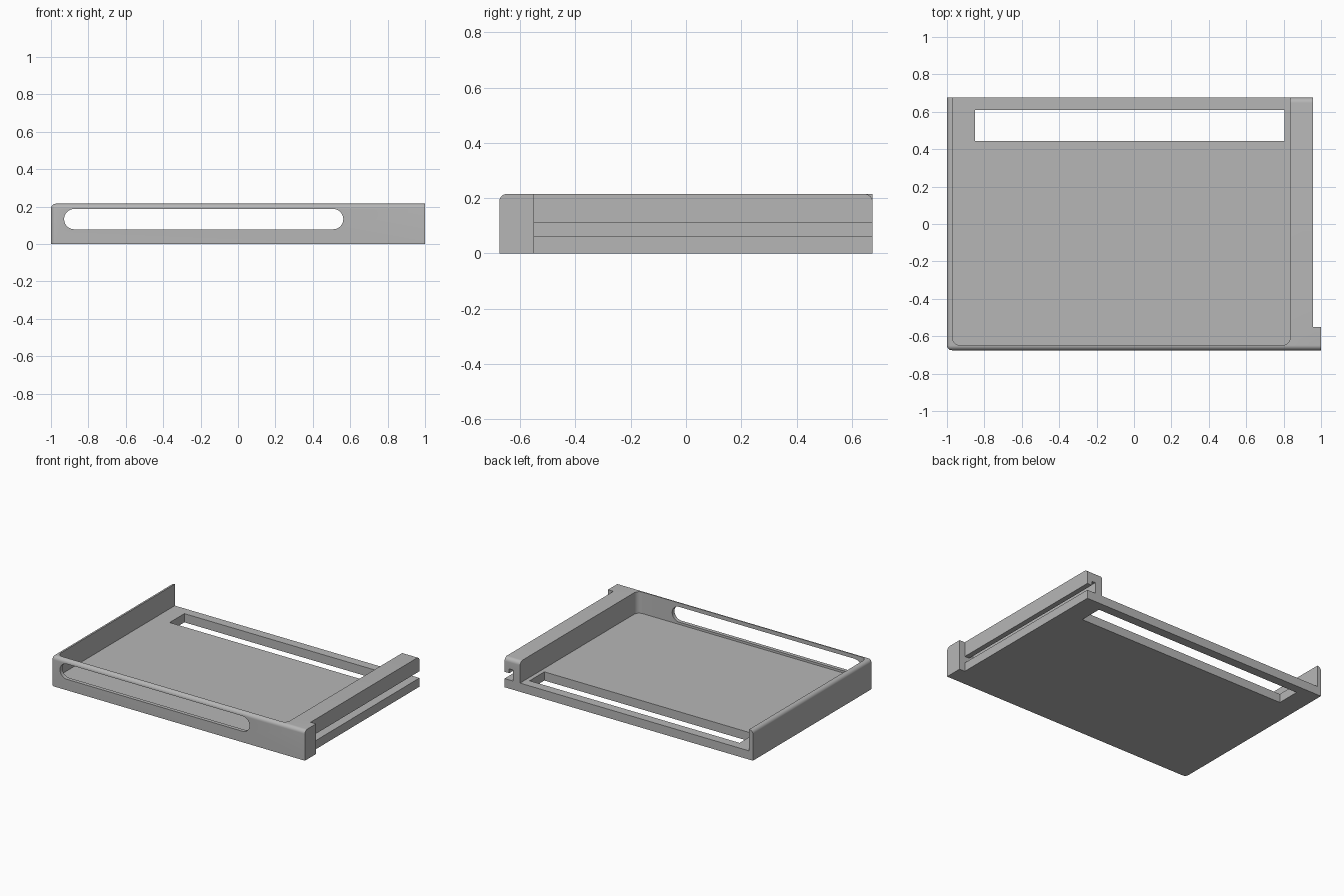
import bpy, bmesh, math
from mathutils import Vector

if "Cube" in bpy.data.objects:
    bpy.data.objects.remove(bpy.data.objects["Cube"], do_unlink=True)

HEIGHT, FLOOR, BACK = 0.215, 0.062, 0.675
FRONT, LEFT_IN, RAIL_IN, RAIL_OUT = -BACK, -0.97, 0.835, 0.957
FLANGE_BACK = -0.55

grey = bpy.data.materials.new("plain grey")
grey.use_nodes = True
colour = (0.47, 0.47, 0.47, 1)
grey.diffuse_color = colour
grey.node_tree.nodes["Principled BSDF"].inputs["Base Color"].default_value = colour


def prism(name, points, direction, round_edge=None, radius=0.0):
    """Extrude a closed 3D outline; round the edges picked by a rule on their end points."""
    bm = bmesh.new()
    face = bm.faces.new([bm.verts.new(p) for p in points])
    ext = bmesh.ops.extrude_face_region(bm, geom=[face])
    bmesh.ops.translate(bm, vec=Vector(direction),
                        verts=[v for v in ext["geom"] if isinstance(v, bmesh.types.BMVert)])
    bmesh.ops.recalc_face_normals(bm, faces=bm.faces)
    if round_edge:
        edges = [e for e in bm.edges if round_edge(e.verts[0].co, e.verts[1].co)]
        bmesh.ops.bevel(bm, geom=edges, offset=radius, segments=8, profile=0.5, affect='EDGES')
    mesh = bpy.data.meshes.new(name)
    bm.to_mesh(mesh)
    bm.free()
    mesh.materials.append(grey)
    obj = bpy.data.objects.new(name, mesh)
    bpy.context.collection.objects.link(obj)
    return obj


def box(name, x0, x1, y0, y1, z0, z1, **rounding):
    outline = [(x0, y0, z0), (x1, y0, z0), (x1, y1, z0), (x0, y1, z0)]
    return prism(name, outline, (0, 0, z1 - z0), **rounding)


def cut(target, cutter):
    cutter.hide_render = True
    mod = target.modifiers.new("cut", 'BOOLEAN')
    mod.operation, mod.solver, mod.object = 'DIFFERENCE', 'EXACT', cutter
    bpy.context.view_layer.objects.active = target
    bpy.ops.object.modifier_apply(modifier=mod.name)
    bpy.data.objects.remove(cutter, do_unlink=True)


def arc(cx, cz, r, start, end, steps=12):
    for i in range(steps + 1):
        a = math.radians(start + (end - start) * i / steps)
        yield cx + r * math.cos(a), cz + r * math.sin(a)


# Outer body with the front flange, rounded along the front and left edges
def outer_round(a, b):
    top = min(a.z, b.z) > HEIGHT - 0.001
    front = max(a.y, b.y) < FRONT + 0.001
    left = max(a.x, b.x) < -0.999
    return top + front + left >= 2


outline = [(-1, FRONT), (1, FRONT), (1, FLANGE_BACK), (RAIL_OUT, FLANGE_BACK),
           (RAIL_OUT, BACK), (-1, BACK)]
tray = prism("tray", [(x, y, 0) for x, y in outline], (0, 0, HEIGHT), outer_round, 0.026)

# Open interior with rounded front corners
cut(tray, box("interior", LEFT_IN, RAIL_IN, -0.648, 1, FLOOR, 0.5,
              round_edge=lambda a, b: abs(a.z - b.z) > 0.1 and a.y < 0, radius=0.04))

# Rear slot through the floor
cut(tray, box("floor_slot", -0.85, 0.805, 0.444, 0.61, -0.1, 0.1))

# Long round-ended opening in the front wall
r, zc = 0.0545, 0.1325
stadium = list(arc(0.563 - r, zc, r, -90, 90)) + list(arc(-0.93 + r, zc, r, 90, 270))
cut(tray, prism("front_opening", [(x, -0.8, z) for x, z in stadium], (0, 0.2, 0)))

# Hooked groove along the side rail
groove = [(1.1, FLOOR), (0.89, FLOOR), (0.89, 0.14), (0.92, 0.14), (0.92, 0.11), (1.1, 0.11)]
cut(tray, prism("rail_groove", [(x, FLANGE_BACK, z) for x, z in groove], (0, 2, 0)))

# Rounded top edge at the back end of the rail
r = 0.028
corner = list(arc(BACK - r, HEIGHT - r, r, 0, 90, 8))
corner += [(BACK - r, 0.3), (0.8, 0.3), (0.8, HEIGHT - r)]
cut(tray, prism("rail_end_rounding", [(0.7, y, z) for y, z in corner], (0.5, 0, 0)))

# Smooth only the rounded edges
bpy.ops.object.select_all(action='DESELECT')
tray.select_set(True)
bpy.context.view_layer.objects.active = tray
bpy.ops.object.shade_smooth_by_angle(angle=math.radians(30))
